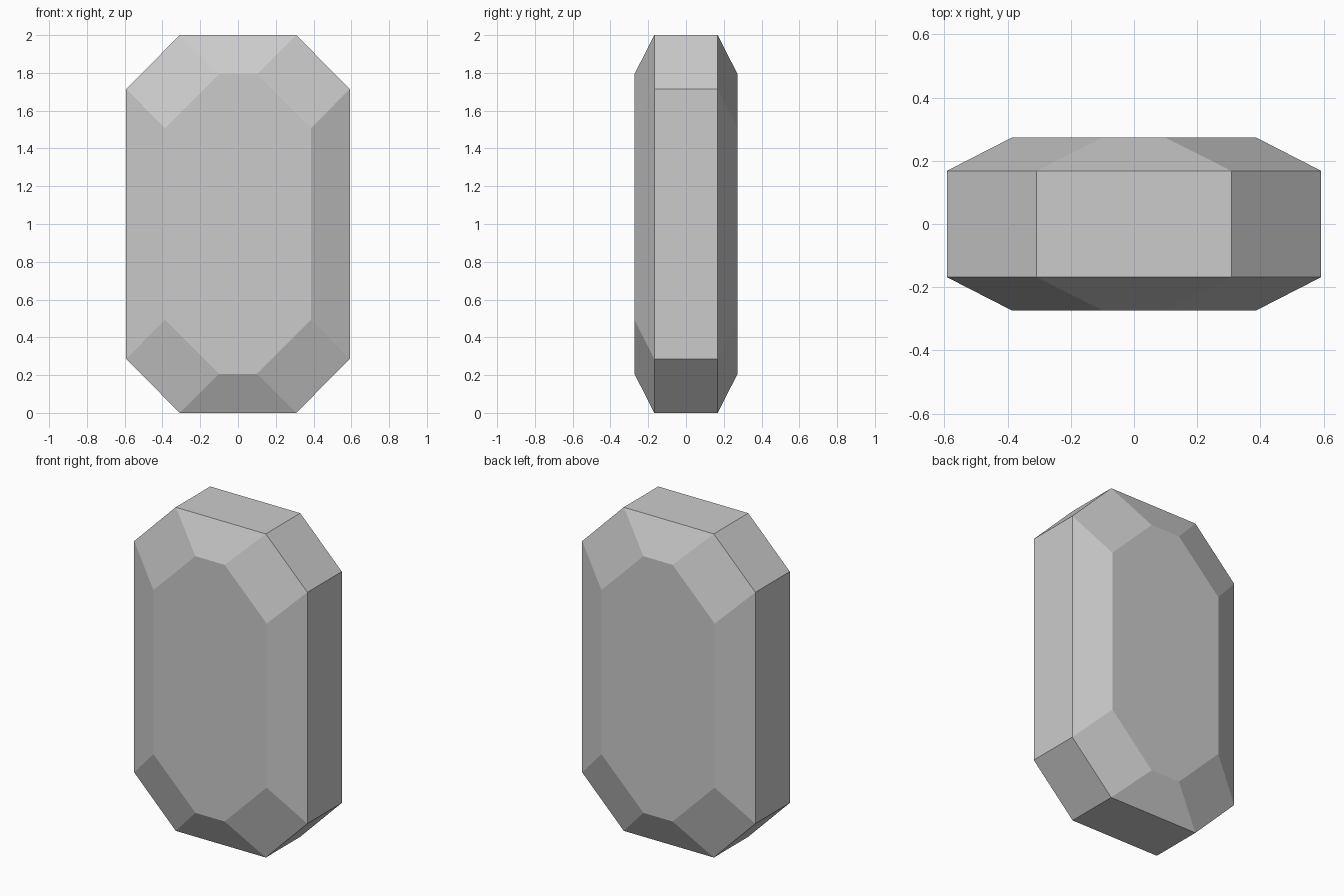
import bpy
import bmesh

cube = bpy.data.objects.get("Cube")
if cube:
    bpy.data.objects.remove(cube, do_unlink=True)

# Pale grey stone
stone = bpy.data.materials.new("pale grey stone")
stone.use_nodes = True
colour = (0.6, 0.6, 0.6, 1)
stone.diffuse_color = colour
stone.node_tree.nodes["Principled BSDF"].inputs["Base Color"].default_value = colour


def octagon(bm, y, half_w, half_h, flat_w, flat_h):
    """Ring of eight vertices in the upright plane at depth y."""
    quarter = [(half_w, flat_h), (flat_w, half_h)]
    ring = quarter + [(-x, z) for x, z in reversed(quarter)]
    ring += [(-x, -z) for x, z in ring]
    return [bm.verts.new((x, y, z + 1)) for x, z in ring]


# Cut gem: girdle rings joined to smaller front and back tables
TABLE = (0.387, 0.793, 0.1, 0.507)
GIRDLE = (0.592, 1.0, 0.308, 0.715)
bm = bmesh.new()
rings = [octagon(bm, y, *size) for y, size in (
    (-0.273, TABLE), (-0.168, GIRDLE), (0.168, GIRDLE), (0.273, TABLE))]
for a, b in zip(rings, rings[1:]):
    for i in range(8):
        j = (i + 1) % 8
        bm.faces.new((a[i], a[j], b[j], b[i]))
bm.faces.new(rings[0])
bm.faces.new(rings[-1])
bmesh.ops.recalc_face_normals(bm, faces=bm.faces)

mesh = bpy.data.meshes.new("cut_gem")
bm.to_mesh(mesh)
bm.free()
mesh.materials.append(stone)
gem = bpy.data.objects.new("cut_gem", mesh)
bpy.context.collection.objects.link(gem)
